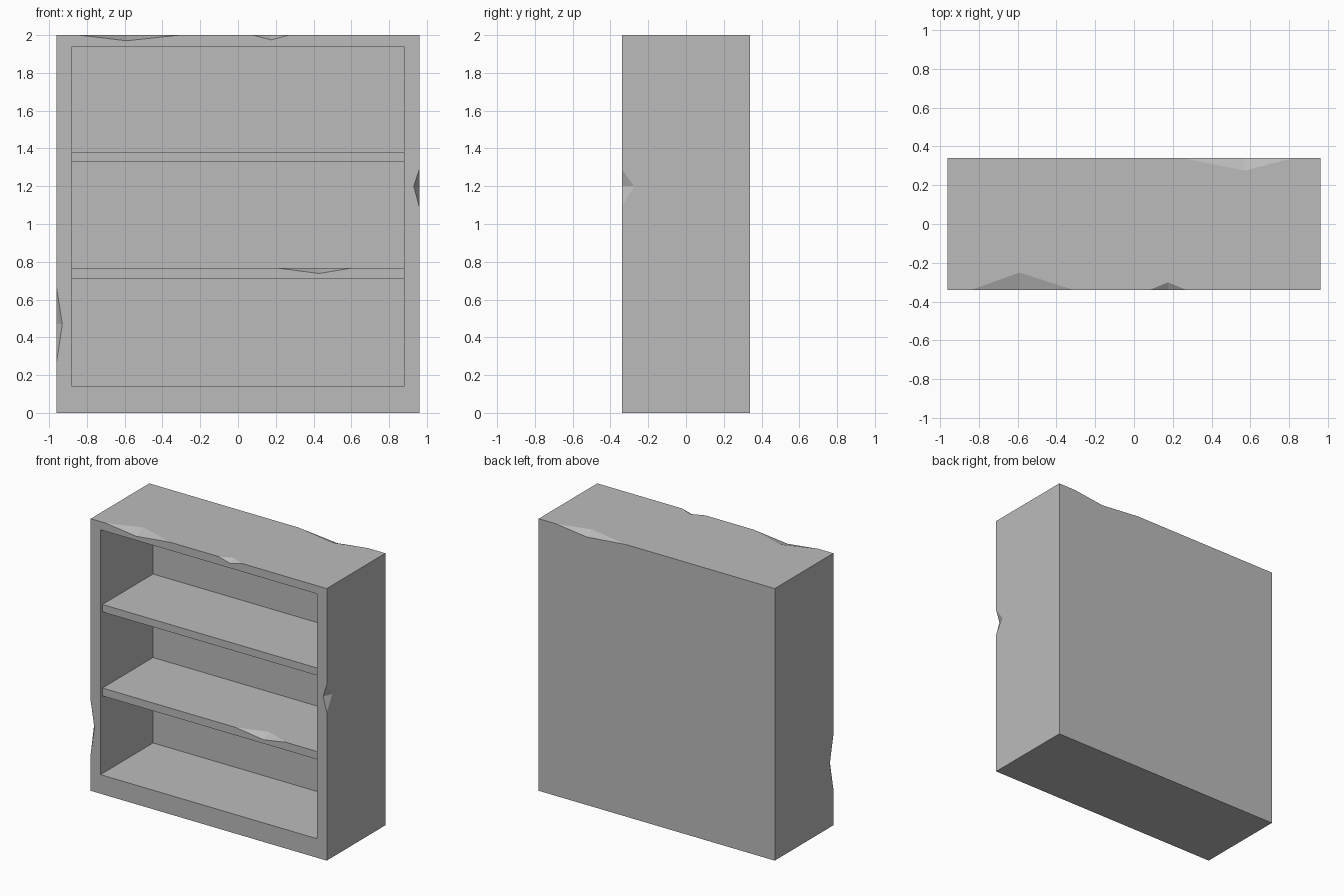
import bpy, bmesh
from mathutils import Vector

cube = bpy.data.objects.get("Cube")
if cube:
    bpy.data.objects.remove(cube, do_unlink=True)

W, D, H = 0.96, 0.34, 2.0        # half width, half depth, height
INNER_W, FLOOR, CEILING, BACK = 0.88, 0.14, 1.94, 0.27
SHELF_FRONT = -0.317

grey = bpy.data.materials.new("plain grey")
grey.use_nodes = True
colour = (0.5, 0.5, 0.5, 1)
grey.diffuse_color = colour
grey.node_tree.nodes["Principled BSDF"].inputs["Base Color"].default_value = colour


def make_object(name, bm):
    bmesh.ops.recalc_face_normals(bm, faces=bm.faces)
    mesh = bpy.data.meshes.new(name)
    bm.to_mesh(mesh)
    bm.free()
    mesh.materials.append(grey)
    obj = bpy.data.objects.new(name, mesh)
    bpy.context.collection.objects.link(obj)
    return obj


def box(name, low, high):
    low, high = Vector(low), Vector(high)
    bm = bmesh.new()
    bmesh.ops.create_cube(bm, size=1)
    for v in bm.verts:
        v.co = (low + high) / 2 + v.co * (high - low)
    return make_object(name, bm)


def cut(target, cutter):
    """Subtract the cutter, then discard it."""
    bpy.context.view_layer.objects.active = target
    mod = target.modifiers.new("cut", "BOOLEAN")
    mod.operation, mod.solver, mod.object = "DIFFERENCE", "EXACT", cutter
    bpy.ops.object.modifier_apply(modifier=mod.name)
    bpy.data.objects.remove(cutter, do_unlink=True)


def chip(target, start, end, notch_a, notch_b):
    """Knock a two-facet chip out of an edge running from start to end."""
    a, b, c, d = map(Vector, (start, end, notch_a, notch_b))
    ridge = (c + d) / 2
    bm = bmesh.new()
    # Grow about the ridge so the outer faces clear the surface
    verts = [bm.verts.new(ridge + (p - ridge) * 1.3) for p in (a, b, c, d)]
    for i in range(4):
        bm.faces.new(verts[:i] + verts[i + 1:])
    cutter = make_object("chip_cutter", bm)
    cutter.hide_render = True
    cut(target, cutter)


def chip_along_x(target, x0, x1, x, y, z, drop, depth):
    chip(target, (x0, y, z), (x1, y, z), (x, y, z - drop), (x, y + depth, z))


def chip_upright(target, z0, z1, z, x, inward, depth):
    chip(target, (x, -D, z0), (x, -D, z1), (x + inward, -D, z), (x, -D + depth, z))


# Hollow case, open at the front
case = box("bookcase_case", (-W, -D, 0), (W, D, H))
cut(case, box("opening_cutter", (-INNER_W, -D - 0.1, FLOOR), (INNER_W, BACK, CEILING)))

# Worn chips on the case edges
chip_along_x(case, -0.84, -0.31, -0.59, -D, H, 0.03, 0.09)
chip_along_x(case, 0.08, 0.27, 0.175, -D, H, 0.025, 0.04)
chip_along_x(case, 0.25, 0.82, 0.57, D, H, 0.03, -0.065)
chip_upright(case, 0.27, 0.66, 0.47, -W, 0.03, 0.04)
chip_upright(case, 1.09, 1.29, 1.2, W, -0.03, 0.065)

# Two shelves let slightly into the walls
lower = box("lower_shelf", (-INNER_W - 0.01, SHELF_FRONT, 0.71), (INNER_W + 0.01, BACK + 0.01, 0.768))
upper = box("upper_shelf", (-INNER_W - 0.01, SHELF_FRONT, 1.327), (INNER_W + 0.01, BACK + 0.01, 1.382))
chip_along_x(lower, 0.2, 0.61, 0.43, SHELF_FRONT, 0.768, 0.03, 0.07)
